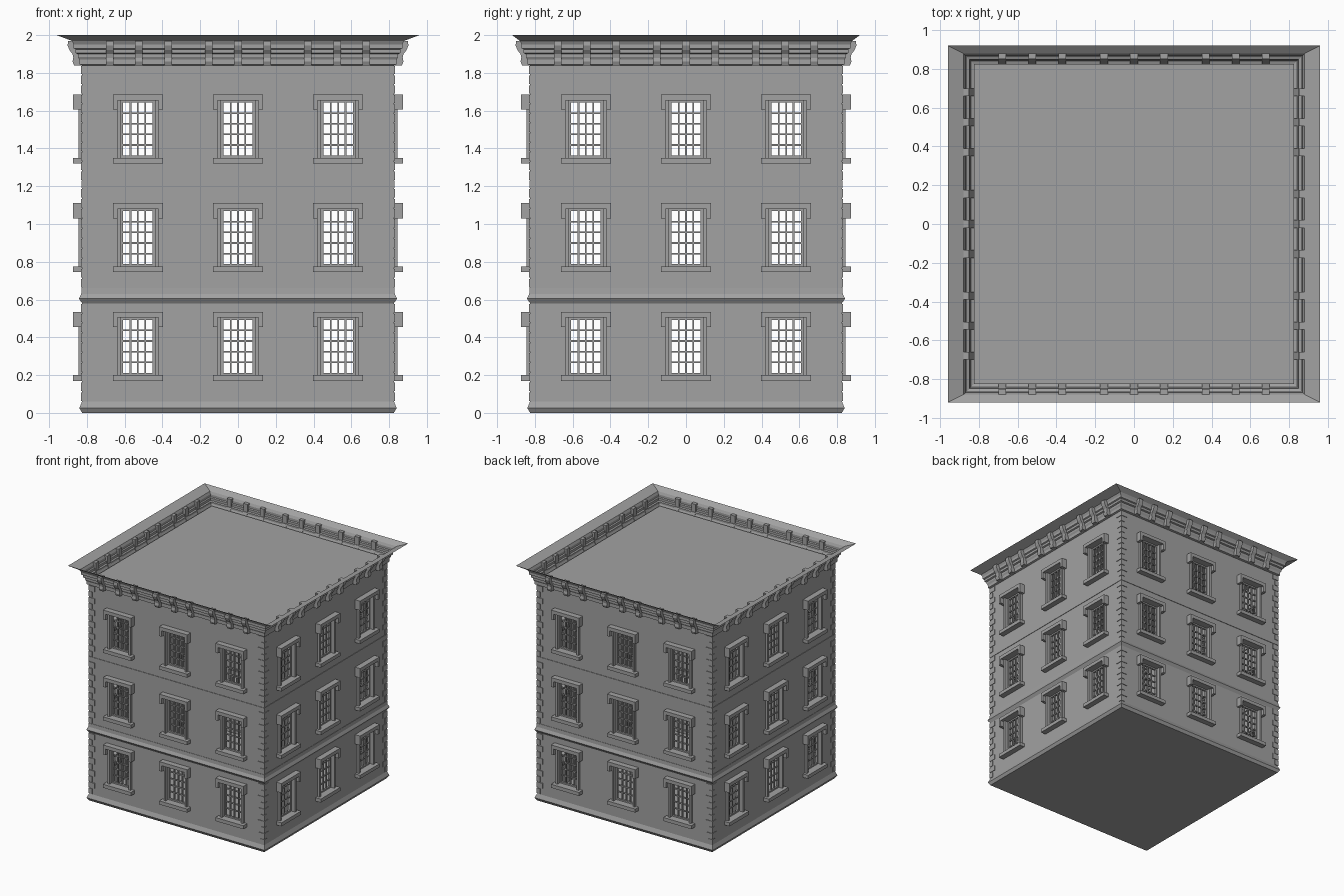
import bpy, bmesh, math
from mathutils import Matrix, Vector

cube = bpy.data.objects.get("Cube")
if cube:
    bpy.data.objects.remove(cube)

stone = bpy.data.materials.new("grey_stone")
stone.use_nodes = True
GREY = (0.36, 0.36, 0.36, 1)
stone.diffuse_color = GREY
stone.node_tree.nodes["Principled BSDF"].inputs["Base Color"].default_value = GREY

WALL = 0.825                      # half width of the wall shell
ROOF_Z = 1.88
COLUMNS = (-0.53, 0, 0.53)        # window centres along a wall
SILLS = (0.2, 0.775, 1.35)        # bottoms of the window openings
HALF, HIGH = 0.09, 0.305          # window half width and height
REVEAL = 0.035
BRACKETS = (-0.68, -0.525, -0.37, -0.155, 0, 0.155, 0.37, 0.525, 0.68)


def finish(name, bm):
    mesh = bpy.data.meshes.new(name)
    bm.to_mesh(mesh)
    bm.free()
    mesh.materials.append(stone)
    obj = bpy.data.objects.new(name, mesh)
    bpy.context.collection.objects.link(obj)
    return obj


def quad(bm, *points):
    return bm.faces.new([bm.verts.new(p) for p in points])


def box(bm, x0, x1, r0, r1, z0, z1):
    """Box on the front wall; r is the distance outward from the centre."""
    size = Matrix.Diagonal((x1 - x0, r1 - r0, z1 - z0, 1))
    place = Matrix.Translation(((x0 + x1) / 2, -(r0 + r1) / 2, (z0 + z1) / 2))
    bmesh.ops.create_cube(bm, size=1, matrix=place @ size)


def four_sides(name, build):
    """Build a part on the front wall and repeat it on the other three."""
    bm = bmesh.new()
    build(bm)
    source = bm.verts[:] + bm.edges[:] + bm.faces[:]
    for turn in (1, 2, 3):
        copy = bmesh.ops.duplicate(bm, geom=source)["geom"]
        verts = [g for g in copy if isinstance(g, bmesh.types.BMVert)]
        bmesh.ops.rotate(bm, verts=verts, matrix=Matrix.Rotation(turn * math.pi / 2, 3, "Z"))
    return finish(name, bm)


def ring(name, profile):
    """Sweep (half x, half y, z) points, listed from the bottom up, round the building."""
    bm = bmesh.new()
    loops = [[bm.verts.new((sx * hx, sy * hy, z)) for sx, sy in ((-1, -1), (1, -1), (1, 1), (-1, 1))]
             for hx, hy, z in profile]
    for low, high in zip(loops, loops[1:]):
        for i in range(4):
            j = (i + 1) % 4
            bm.faces.new((low[i], low[j], high[j], high[i]))
    return finish(name, bm)


def square(profile):
    return [(r, r, z) for r, z in profile]


# Wall shell with window openings and their reveals
def wall(bm):
    xs = sorted([-WALL, WALL] + [c + s * HALF for c in COLUMNS for s in (-1, 1)])
    zs = sorted([0.0, ROOF_Z] + [z + d for z in SILLS for d in (0, HIGH)])
    y, inner = -WALL, -WALL + REVEAL
    for i, (x0, x1) in enumerate(zip(xs, xs[1:])):
        for k, (z0, z1) in enumerate(zip(zs, zs[1:])):
            corners = [(x0, z0), (x1, z0), (x1, z1), (x0, z1)]
            if i % 2 and k % 2:
                for a, b in zip(corners, corners[1:] + corners[:1]):
                    quad(bm, (a[0], y, a[1]), (b[0], y, b[1]), (b[0], inner, b[1]), (a[0], inner, a[1]))
            else:
                quad(bm, *[(x, y, z) for x, z in corners])


four_sides("walls", wall)

# Floor and flat roof
for name, z, order in (("floor", 0, -1), ("roof", ROOF_Z, 1)):
    bm = bmesh.new()
    quad(bm, *[(sx * WALL, sy * WALL, z) for sx, sy in ((-1, -1), (1, -1), (1, 1), (-1, 1))][::order])
    finish(name, bm)


def each_window(build):
    def run(bm):
        for c in COLUMNS:
            for z in SILLS:
                build(bm, c, z, z + HIGH)
    return run


# Window grilles: frame plus four by five panes
def grille(bm, c, z0, z1):
    r0, r1, edge, bar = WALL - 0.03, WALL - 0.012, 0.012, 0.0045
    for s in (-1, 1):
        x = c + s * (HALF - edge / 2)
        box(bm, x - edge / 2, x + edge / 2, r0, r1, z0, z1)
    for z in (z0, z1 - edge):
        box(bm, c - HALF, c + HALF, r0, r1, z, z + edge)
    for i in (-1, 0, 1):
        x = c + i * (HALF - edge) / 2
        box(bm, x - bar, x + bar, r0, r1 - 0.004, z0, z1)
    for k in range(1, 5):
        z = z0 + edge + k * (HIGH - 2 * edge) / 5
        box(bm, c - HALF, c + HALF, r0, r1 - 0.006, z - bar, z + bar)


four_sides("window_grilles", each_window(grille))


# Stone surrounds: jambs, eared hood and sill
def surround(bm, c, z0, z1):
    for s in (-1, 1):
        a, b, e = (c + s * d for d in (HALF, 0.108, 0.132))
        box(bm, min(a, b), max(a, b), WALL - 0.01, WALL + 0.02, z0, z1)
        box(bm, min(b, e), max(b, e), WALL - 0.01, WALL + 0.048, z1 - 0.05, z1)
    box(bm, c - 0.132, c + 0.132, WALL - 0.01, WALL + 0.048, z1, z1 + 0.03)
    box(bm, c - 0.132, c + 0.132, WALL - 0.01, WALL + 0.048, z0 - 0.03, z0)


four_sides("window_surrounds", each_window(surround))


# Corner quoins of alternating length, between the string courses
def quoins(bm):
    for low, high, count in ((0.06, 0.58, 10), (0.66, 1.19, 10), (1.23, 1.84, 12)):
        step = (high - low) / count
        for i in range(count):
            length = 0.055 if i % 2 else 0.03
            z = low + i * step
            for s in (-1, 1):
                ends = sorted((s * (WALL + 0.005), s * (WALL - length)))
                box(bm, *ends, WALL - 0.01, WALL + 0.005, z + 0.004, z + step - 0.004)


four_sides("quoins", quoins)

# Plinth and string courses
ring("plinth", square([(0.825, 0), (0.84, 0.025), (0.826, 0.06)]))
ring("lower_string_course", square([(0.825, 0.58), (0.842, 0.605), (0.83, 0.63), (0.828, 0.66), (0.825, 0.66)]))
ring("upper_string_course", square([(0.825, 1.19), (0.829, 1.19), (0.829, 1.23), (0.825, 1.23)]))

# Stepped cornice sheet, flaring out to a thin brim
cornice = square([(0.825, 1.84), (0.84, 1.845), (0.84, 1.87), (0.848, 1.885), (0.848, 1.9), (0.86, 1.905),
                  (0.86, 1.925), (0.87, 1.93), (0.87, 1.95), (0.88, 1.97)])
ring("cornice", cornice + [(0.96, 0.92, 2.0)])


# Scrolled brackets under the brim
def brackets(bm):
    outline = [(0.85, 1.968), (0.9, 1.968), (0.902, 1.945), (0.892, 1.92), (0.876, 1.9),
               (0.872, 1.88), (0.876, 1.86), (0.868, 1.84), (0.825, 1.84), (0.85, 1.9)]
    for c in BRACKETS:
        face = quad(bm, *[(c - 0.02, -r, z) for r, z in outline])
        moved = bmesh.ops.extrude_face_region(bm, geom=[face])["geom"]
        verts = [g for g in moved if isinstance(g, bmesh.types.BMVert)]
        bmesh.ops.translate(bm, verts=verts, vec=Vector((0.04, 0, 0)))
    bmesh.ops.recalc_face_normals(bm, faces=bm.faces[:])


four_sides("brackets", brackets)
